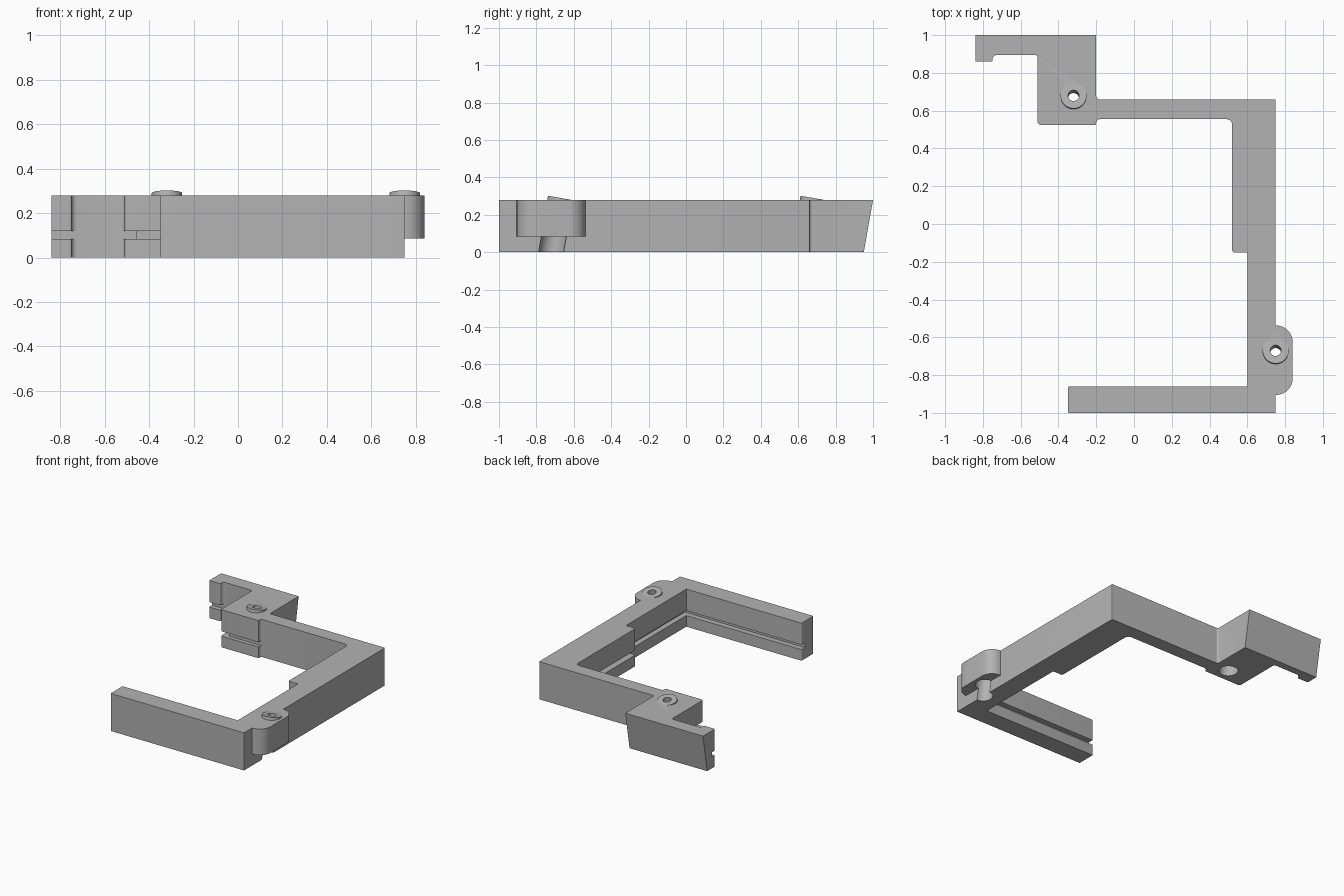
import bpy, math
from mathutils import Vector, Matrix

if "Cube" in bpy.data.objects:
    bpy.data.objects.remove(bpy.data.objects["Cube"])

H = 0.28                      # frame height
TILT = math.radians(10)       # lean of the screw bores and rear face
SCREWS = [(-0.32, 0.68), (0.75, -0.67)]

grey = bpy.data.materials.new("grey plastic")
grey.diffuse_color = (0.45, 0.45, 0.45, 1)
grey.use_nodes = True
grey.node_tree.nodes["Principled BSDF"].inputs["Base Color"].default_value = grey.diffuse_color


def rounded(points, steps=6):
    """Outline from (x, y, radius) corners."""
    out = []
    n = len(points)
    for i, (x, y, r) in enumerate(points):
        p = Vector((x, y))
        if r == 0:
            out.append(p)
            continue
        a = (Vector(points[i - 1][:2]) - p).normalized() * r
        b = (Vector(points[(i + 1) % n][:2]) - p).normalized() * r
        centre = p + a + b
        for k in range(steps + 1):
            t = k / steps * math.pi / 2
            out.append(centre - b * math.cos(t) - a * math.sin(t))
    return out


def prism(name, outline, z0, z1):
    n = len(outline)
    verts = [(p[0], p[1], z) for z in (z0, z1) for p in outline]
    faces = [list(range(n))[::-1], list(range(n, 2 * n))]
    faces += [(i, (i + 1) % n, n + (i + 1) % n, n + i) for i in range(n)]
    mesh = bpy.data.meshes.new(name)
    mesh.from_pydata(verts, [], faces)
    mesh.materials.append(grey)
    ob = bpy.data.objects.new(name, mesh)
    bpy.context.collection.objects.link(ob)
    return ob


def tilted_cylinder(name, centre, radius, low, high):
    """Cylinder along the leaning screw axis, low/high measured from the head top."""
    circle = [(radius * math.cos(k * math.tau / 40), radius * math.sin(k * math.tau / 40))
              for k in range(40)]
    ob = prism(name, circle, low, high)
    ob.data.transform(Matrix.Translation((centre[0], centre[1], 0.29))
                      @ Matrix.Rotation(-TILT, 4, 'X'))
    return ob


def combine(target, other, operation):
    mod = target.modifiers.new(operation, 'BOOLEAN')
    mod.operation = operation
    mod.solver = 'EXACT'
    mod.object = other
    bpy.context.view_layer.objects.active = target
    bpy.ops.object.modifier_apply(modifier=mod.name)
    bpy.data.objects.remove(other)


# Bracket frame: front arm, side arm, rear arm, clip block and hook
frame = prism("bracket_frame", rounded([
    (-0.35, -1, 0.006), (0.75, -1, 0), (0.75, 0.66, 0.006),
    (-0.2, 0.66, 0.015), (-0.2, 1, 0), (-0.84, 1, 0),
    (-0.84, 0.86, 0.006), (-0.75, 0.86, 0.006), (-0.75, 0.895, 0.025),
    (-0.51, 0.895, 0.015), (-0.51, 0.525, 0.015), (-0.2, 0.525, 0.006),
    (-0.2, 0.555, 0.02), (0.52, 0.555, 0.03), (0.52, -0.15, 0.01),
    (0.6, -0.15, 0), (0.6, -0.86, 0), (-0.35, -0.86, 0.006)]), 0, H)

# Rear face of the hook leans inward toward the bottom
for v in frame.data.vertices:
    if v.co.y > 0.99 and v.co.z < 0.01:
        v.co.y -= H * math.tan(TILT)

# Panel slot running round the inner side
slot = prism("slot_cutter", [Vector(p) for p in [
    (-1, -0.9), (0.64, -0.9), (0.64, 0.5545), (-0.46, 0.5545),
    (-0.46, 0.8945), (-1, 0.8945)]], 0.083, 0.119)
combine(frame, slot, 'DIFFERENCE')

# Rounded side lug
lug = prism("side_lug", rounded([
    (0.69, -0.905, 0), (0.84, -0.905, 0.088), (0.84, -0.537, 0.088), (0.69, -0.537, 0)],
    10), 0.085, H)
combine(frame, lug, 'UNION')

# Leaning screw collars, their wide bores from below and narrow through holes
for c in SCREWS:
    combine(frame, tilted_cylinder("collar", c, 0.069, -0.06, 0.0), 'UNION')
for c in SCREWS:
    combine(frame, tilted_cylinder("wide_bore", c, 0.066, -0.4, -0.09), 'DIFFERENCE')
    combine(frame, tilted_cylinder("screw_hole", c, 0.029, -0.2, 0.1), 'DIFFERENCE')

bpy.ops.object.select_all(action='DESELECT')
frame.select_set(True)
bpy.context.view_layer.objects.active = frame
bpy.ops.object.shade_smooth_by_angle(angle=math.radians(30))
